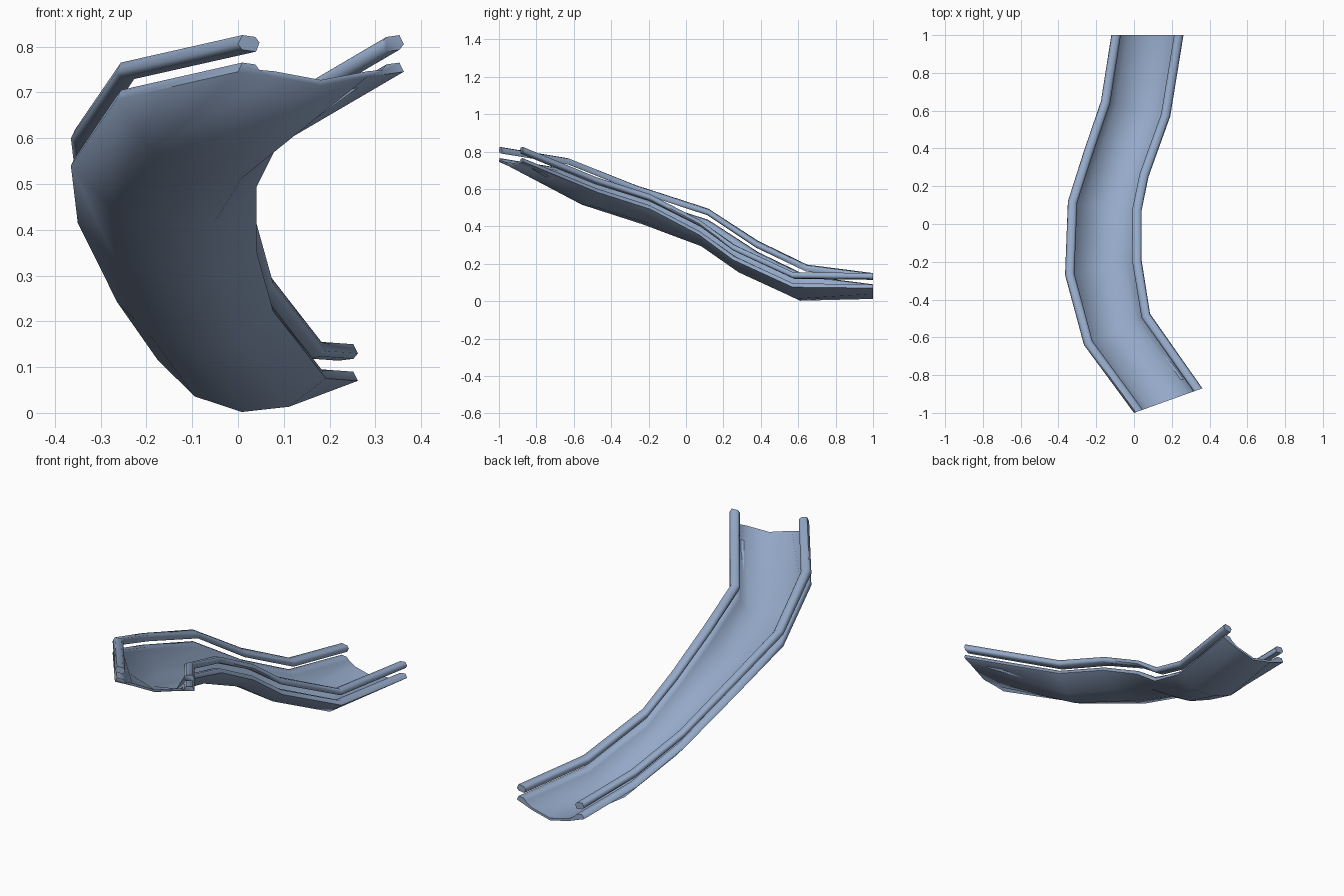
import bpy, bmesh
from mathutils import Vector

if "Cube" in bpy.data.objects:
    bpy.data.objects.remove(bpy.data.objects["Cube"])

# Stations along the chute: left rail top, right rail top (outer edges),
# trough depth, fullness of the trough sides
STATIONS = [
    ((-0.12, 1.00, 0.150), (0.262, 1.00, 0.150), 0.078, 0.66),
    ((-0.175, 0.65, 0.195), (0.192, 0.57, 0.155), 0.113, 0.80),
    ((-0.264, 0.39, 0.322), (0.077, 0.25, 0.302), 0.112, 0.82),
    ((-0.35, 0.12, 0.495), (0.040, 0.07, 0.435), 0.115, 0.82),
    ((-0.365, -0.27, 0.620), (0.040, -0.19, 0.572), 0.126, 0.82),
    ((-0.265, -0.64, 0.765), (0.085, -0.475, 0.663), 0.138, 0.82),
    ((0.00, -1.00, 0.825), (0.362, -0.87, 0.825), 0.050, 0.62),
]
LIP_DROP = 0.06    # trough edge sits this far under the handrail
THICK = 0.012
# Handrail section: (inward, up) from the outer top edge
RAIL = [(0, -0.02), (0.01, 0), (0.04, -0.004), (0.05, -0.016), (0.042, -0.036), (0.01, -0.032)]

blue = bpy.data.materials.new("slide_blue")
blue.diffuse_color = (0.30, 0.40, 0.58, 1)
blue.use_nodes = True
blue.node_tree.nodes["Principled BSDF"].inputs["Base Color"].default_value = blue.diffuse_color


def loft(name, rings):
    """Skin closed rings and cap both ends."""
    bm = bmesh.new()
    vs = [[bm.verts.new(p) for p in r] for r in rings]
    n = len(vs[0])
    for a, b in zip(vs, vs[1:]):
        for i in range(n):
            j = (i + 1) % n
            bm.faces.new((a[i], a[j], b[j], b[i]))
    bm.faces.new(vs[0])
    bm.faces.new(vs[-1][::-1])
    bmesh.ops.recalc_face_normals(bm, faces=bm.faces)
    mesh = bpy.data.meshes.new(name)
    bm.to_mesh(mesh)
    bm.free()
    mesh.materials.append(blue)
    ob = bpy.data.objects.new(name, mesh)
    bpy.context.collection.objects.link(ob)
    bpy.ops.object.select_all(action='DESELECT')
    ob.select_set(True)
    bpy.context.view_layer.objects.active = ob
    bpy.ops.object.shade_smooth_by_angle(angle=1.25)
    return ob


def inward(a, b):
    d = Vector(b) - Vector(a)
    d.z = 0
    return d.normalized()


# Handrails
for name, s in (("left_handrail", 0), ("right_handrail", 1)):
    rings = []
    for st in STATIONS:
        d = inward(st[s], st[1 - s])
        rings.append([Vector(st[s]) + d * u + Vector((0, 0, h)) for u, h in RAIL])
    loft(name, rings)

# Trough with rolled edges
rings = []
for l, r, depth, full in STATIONS:
    drop = Vector((0, 0, -LIP_DROP))
    L, R = Vector(l) + drop, Vector(r) + drop
    d = inward(l, r)

    def lip(p, s, u, h):
        return p + d * (s * u) + Vector((0, 0, h))

    def floor(lift):
        return [L.lerp(R, u) - Vector((0, 0, depth * k - lift))
                for u, k in ((0.22, full), (0.5, 1), (0.78, full))]

    edge = [(0, -0.02), (0.01, 0), (0.04, -0.004), (0.05, -0.016)]
    ring = [lip(L, 1, u, h) for u, h in edge]
    ring += floor(THICK)
    ring += [lip(R, -1, u, h) for u, h in reversed(edge)]
    ring += floor(0)[::-1]
    rings.append(ring)
loft("slide_trough", rings)
